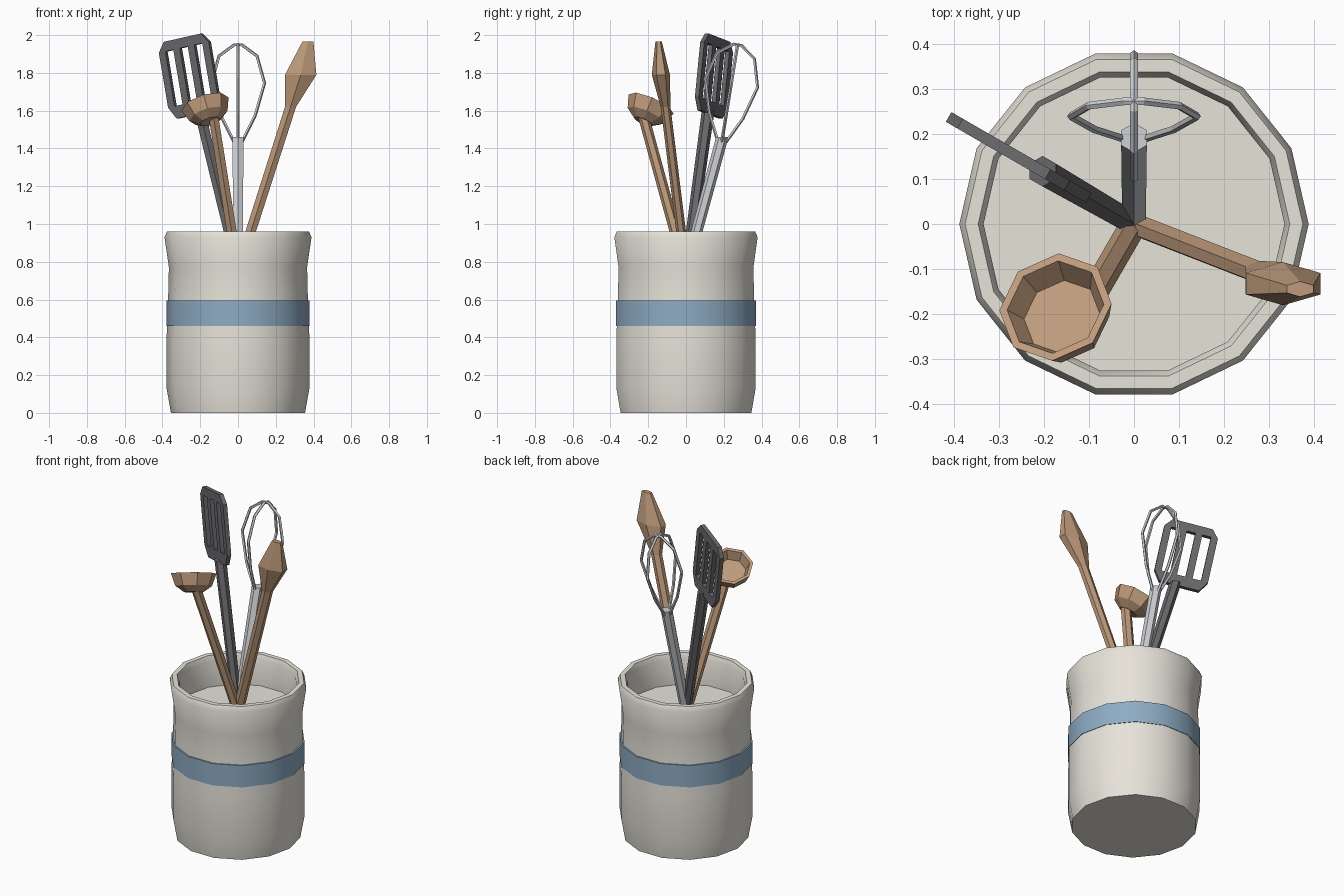
import bpy, bmesh, math
from mathutils import Vector, Matrix

if "Cube" in bpy.data.objects:
    bpy.data.objects.remove(bpy.data.objects["Cube"])


def material(name, rgb):
    m = bpy.data.materials.new(name)
    m.diffuse_color = (*rgb, 1)
    m.use_nodes = True
    m.node_tree.nodes["Principled BSDF"].inputs["Base Color"].default_value = m.diffuse_color
    return m


CREAM = material("cream_glaze", (0.80, 0.77, 0.70))
BLUE = material("blue_glaze", (0.27, 0.41, 0.55))
WOOD = material("wood", (0.52, 0.33, 0.20))
BLACK = material("black_nylon", (0.14, 0.14, 0.15))
STEEL = material("steel", (0.62, 0.64, 0.67))


def finish(name, bm, mat, smooth=None):
    bmesh.ops.recalc_face_normals(bm, faces=bm.faces)
    me = bpy.data.meshes.new(name)
    bm.to_mesh(me)
    bm.free()
    ob = bpy.data.objects.new(name, me)
    bpy.context.collection.objects.link(ob)
    me.materials.append(mat)
    if smooth:
        bpy.ops.object.select_all(action='DESELECT')
        ob.select_set(True)
        bpy.context.view_layer.objects.active = ob
        bpy.ops.object.shade_smooth_by_angle(angle=math.radians(smooth))
    return ob


def skin(bm, rings, caps=True, closed=False):
    """Join rings of points with quads."""
    vs = [[bm.verts.new(p) for p in r] for r in rings]
    pairs = list(zip(vs, vs[1:])) + ([(vs[-1], vs[0])] if closed else [])
    for a, b in pairs:
        for i in range(len(a)):
            j = (i + 1) % len(a)
            bm.faces.new((a[i], a[j], b[j], b[i]))
    if caps and not closed:
        bm.faces.new(vs[0])
        bm.faces.new(vs[-1])


def ring(c, rx, ry, n, phase=0.0):
    return [(c[0] + rx * math.cos(phase + math.tau * i / n),
             c[1] + ry * math.sin(phase + math.tau * i / n), c[2]) for i in range(n)]


def loft(name, stations, mat, n=6, phase=math.pi / 6):
    """Stations are (centre, rx, ry) horizontal sections."""
    bm = bmesh.new()
    skin(bm, [ring(c, rx, ry, n, phase) for c, rx, ry in stations])
    return finish(name, bm, mat)


def lathe(name, profile, mat, n, closed=False, smooth=None, matrix=None):
    bm = bmesh.new()
    skin(bm, [ring((0, 0, z), r, r, n) for r, z in profile], closed=closed)
    if matrix:
        bm.transform(matrix)
    return finish(name, bm, mat, smooth)


# Crock with a raised inner floor, and its painted band
lathe("crock", [(0.355, 0), (0.378, 0.13), (0.378, 0.40), (0.37, 0.60), (0.366, 0.77),
                (0.389, 0.93), (0.376, 0.96), (0.347, 0.96), (0.335, 0.93), (0.335, 0.77)],
      CREAM, 14, smooth=35)
lathe("band", [(0.379, 0.46), (0.379, 0.595), (0.362, 0.595), (0.362, 0.46)],
      BLUE, 14, closed=True, smooth=35)

# Wooden spoon
loft("wooden_spoon", [((0, 0, 0.75), 0.032, 0.026), ((0.278, -0.108, 1.62), 0.034, 0.026),
                      ((0.332, -0.133, 1.79), 0.096, 0.048),
                      ((0.370, -0.145, 1.965), 0.034, 0.017)], WOOD)

# Ladle handle and tilted hollow bowl
loft("ladle_handle", [((0, 0, 0.75), 0.03, 0.03), ((-0.13, -0.225, 1.57), 0.03, 0.03)], WOOD)
normal = Vector((-0.27, 0.39, 0.88)).normalized()
tilt = Vector((0, 0, 1)).rotation_difference(normal).to_matrix().to_4x4()
lathe("ladle_bowl", [(0.055, -0.105), (0.105, -0.07), (0.13, 0),
                     (0.112, 0), (0.088, -0.055)], WOOD, 8,
      matrix=Matrix.Translation((-0.175, -0.185, 1.635)) @ tilt)

# Spatula handle
az = math.radians(150)
out = Vector((math.cos(az), math.sin(az), 0))
loft("spatula_handle", [(Vector((0, 0, 0.75)), 0.028, 0.028),
                        (out * 0.235 + Vector((0, 0, 1.60)), 0.034, 0.034)],
     BLACK, phase=az)

# Slotted spatula blade: grid of cells, slots left out, corners cut
lean = math.radians(11)
up = out * math.sin(lean) + Vector((0, 0, math.cos(lean)))
side = out * math.cos(lean) - Vector((0, 0, math.sin(lean)))
mid = out * 0.295 + Vector((0, 0, 1.783))
depth = side.cross(up) * 0.0125
xs = [-0.155, -0.115, -0.065, -0.025, 0.025, 0.065, 0.115, 0.155]
ys = [-0.207, -0.14, 0.155, 0.207]
bm = bmesh.new()
grid = [[bm.verts.new(mid + side * x + up * y - depth) for y in ys] for x in xs]
corners = {grid[i][j] for i in (0, -1) for j in (0, -1)}
for i in range(7):
    for j in range(3):
        if j == 1 and i % 2:
            continue
        quad = (grid[i][j], grid[i + 1][j], grid[i + 1][j + 1], grid[i][j + 1])
        bm.faces.new([v for v in quad if v not in corners])
for v in corners:
    bm.verts.remove(v)
front = bmesh.ops.extrude_face_region(bm, geom=bm.faces[:], use_keep_orig=True)
bmesh.ops.translate(bm, vec=depth * 2,
                    verts=[v for v in front["geom"] if isinstance(v, bmesh.types.BMVert)])
finish("spatula_blade", bm, BLACK)

# Whisk handle
loft("whisk_handle", [((0, 0, 0.75), 0.03, 0.03), ((0, 0.192, 1.46), 0.033, 0.033)], STEEL)

# Two crossed whisk wires swept round a closed loop
half = [(0.018, -0.02), (0.09, 0.125), (0.14, 0.30), (0.10, 0.445), (0.02, 0.505)]
loop = half + [(-x, s) for x, s in reversed(half)]
axis = Vector((0, 0.16, 0.987))
for name, across in (("whisk_wire_wide", Vector((1, 0, 0))),
                     ("whisk_wire_deep", Vector((0, 0.987, -0.16)))):
    pts = [Vector((0, 0.192, 1.45)) + across * x + axis * s for x, s in loop]
    binormal = across.cross(axis)
    rings = []
    for k, p in enumerate(pts):
        tangent = (pts[(k + 1) % len(pts)] - pts[k - 1]).normalized()
        nrm = tangent.cross(binormal)
        rings.append([p + (nrm * math.cos(a) + binormal * math.sin(a)) * 0.009
                      for a in (math.tau * i / 5 for i in range(5))])
    bm = bmesh.new()
    skin(bm, rings, closed=True)
    finish(name, bm, STEEL)
